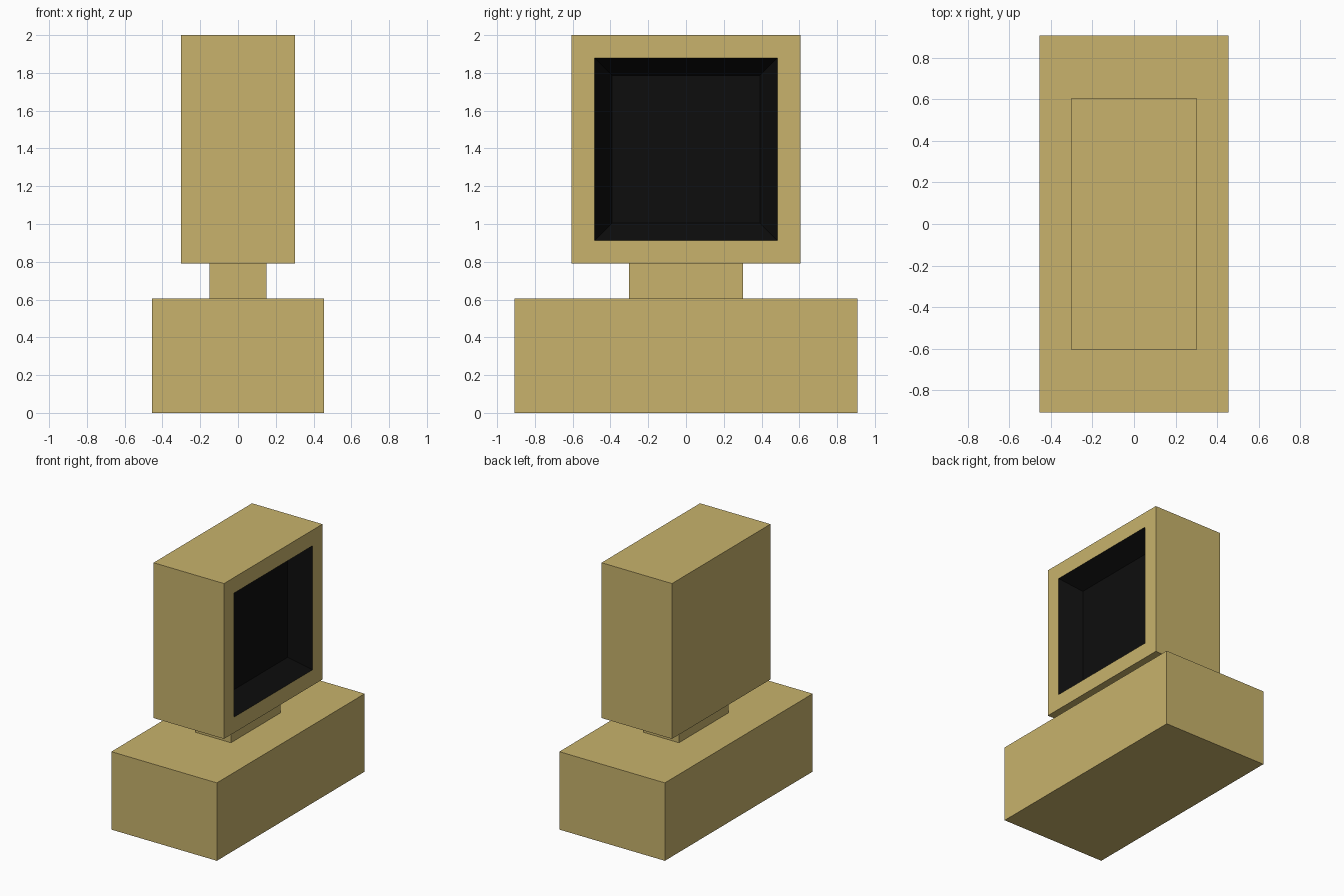
import bpy, bmesh
from mathutils import Vector

if "Cube" in bpy.data.objects:
    bpy.data.objects.remove(bpy.data.objects["Cube"])


def material(name, color):
    m = bpy.data.materials.new(name)
    m.diffuse_color = (*color, 1)
    m.use_nodes = True
    m.node_tree.nodes["Principled BSDF"].inputs["Base Color"].default_value = m.diffuse_color
    return m


tan = material("tan_plastic", (0.58, 0.45, 0.15))
black = material("dark_screen", (0.004, 0.004, 0.004))


def box(name, size, z0):
    """Box centred on x and y, with its underside at z0."""
    bm = bmesh.new()
    bmesh.ops.create_cube(bm, size=1)
    bmesh.ops.scale(bm, vec=size, verts=bm.verts)
    bmesh.ops.translate(bm, vec=(0, 0, size[2] / 2), verts=bm.verts)
    mesh = bpy.data.meshes.new(name)
    bm.to_mesh(mesh)
    bm.free()
    obj = bpy.data.objects.new(name, mesh)
    obj.location.z = z0
    mesh.materials.append(tan)
    bpy.context.collection.objects.link(obj)
    return obj


# Computer case and monitor neck
box("case", (0.908, 1.816, 0.606), 0)
box("neck", (0.303, 0.606, 0.186), 0.606)

# Monitor with a tapered, sunken screen on the +x side
monitor = box("monitor", (0.606, 1.21, 1.208), 0.792)
monitor.data.materials.append(black)
bm = bmesh.new()
bm.from_mesh(monitor.data)
bm.normal_update()
screen = next(f for f in bm.faces if f.normal.x > 0.9)
bmesh.ops.inset_region(bm, faces=[screen], thickness=0.172)
slopes = bmesh.ops.inset_region(bm, faces=[screen], thickness=0.13)["faces"]
bmesh.ops.translate(bm, vec=Vector((-0.15, 0, 0)), verts=screen.verts)
for f in [screen, *slopes]:
    f.material_index = 1
bm.to_mesh(monitor.data)
bm.free()
